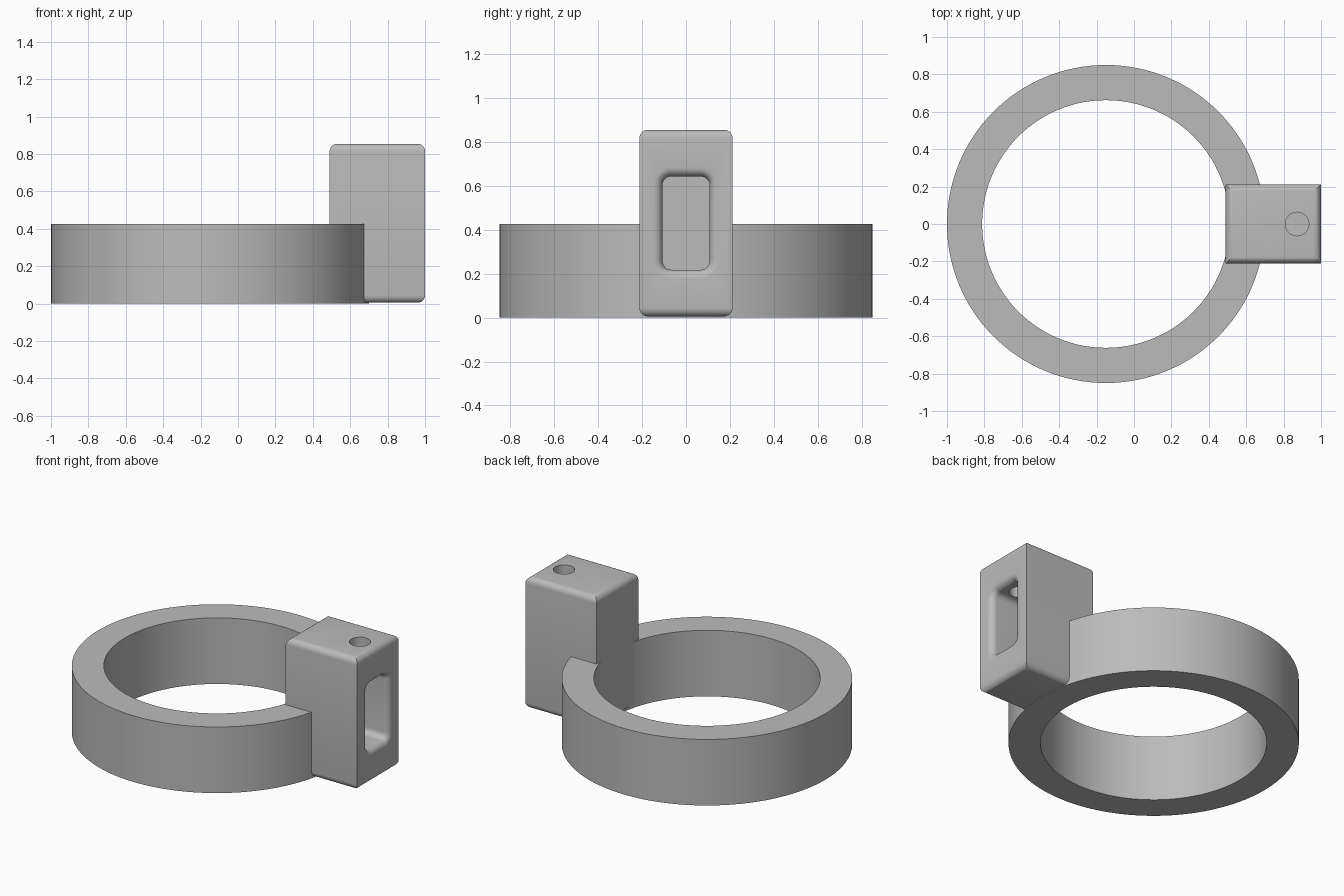
import bpy, bmesh
from math import cos, sin, pi, sqrt, radians

cube = bpy.data.objects.get("Cube")
if cube:
    bpy.data.objects.remove(cube, do_unlink=True)

GREY = (0.5, 0.5, 0.5, 1)
grey = bpy.data.materials.new("plain_grey")
grey.use_nodes = True
grey.diffuse_color = GREY
grey.node_tree.nodes["Principled BSDF"].inputs["Base Color"].default_value = GREY


def make_object(name, bm):
    bmesh.ops.recalc_face_normals(bm, faces=bm.faces)
    mesh = bpy.data.meshes.new(name)
    bm.to_mesh(mesh)
    bm.free()
    mesh.materials.append(grey)
    obj = bpy.data.objects.new(name, mesh)
    bpy.context.collection.objects.link(obj)
    return obj


def loft(name, sections, closed=False):
    """Bridge equal-length loops; cap the ends unless the loft closes on itself."""
    bm = bmesh.new()
    loops = [[bm.verts.new(p) for p in s] for s in sections]
    pairs = list(zip(loops, loops[1:]))
    if closed:
        pairs.append((loops[-1], loops[0]))
    else:
        bm.faces.new(loops[0])
        bm.faces.new(loops[-1])
    for a, b in pairs:
        for i in range(len(a)):
            j = (i + 1) % len(a)
            bm.faces.new((a[i], a[j], b[j], b[i]))
    return make_object(name, bm)


def circle(cx, radius, z, count):
    return [(cx + radius * cos(2 * pi * i / count),
             radius * sin(2 * pi * i / count), z) for i in range(count)]


def rounded_rect(x, half_y, half_z, cz, radius, steps=8):
    points = []
    for quarter, (sy, sz) in enumerate(((1, 1), (-1, 1), (-1, -1), (1, -1))):
        for i in range(steps + 1):
            a = (quarter + i / steps) * pi / 2
            points.append((x, sy * (half_y - radius) + radius * cos(a),
                           cz + sz * (half_z - radius) + radius * sin(a)))
    return points


def smooth(obj):
    bpy.ops.object.select_all(action="DESELECT")
    obj.select_set(True)
    bpy.context.view_layer.objects.active = obj
    bpy.ops.object.shade_smooth_by_angle(angle=radians(30))


# Band
RING_X, OUTER, INNER, RING_H = -0.15, 0.85, 0.662, 0.427
ring = loft("ring_band", [circle(RING_X, r, z, 128) for r, z in
            ((OUTER, 0), (OUTER, RING_H), (INNER, RING_H), (INNER, 0))], closed=True)

# Upright block with rounded top and bottom edges
X0, X1, HALF_Y, Z0, Z1 = 0.49, 1.0, 0.2125, 0.005, 0.855
FILLET = 0.04
bm = bmesh.new()
bmesh.ops.create_cube(bm, size=1)
for v in bm.verts:
    v.co = ((X0 + X1) / 2 + v.co.x * (X1 - X0), v.co.y * 2 * HALF_Y,
            (Z0 + Z1) / 2 + v.co.z * (Z1 - Z0))
rims = [e for e in bm.edges if abs(e.verts[0].co.z - e.verts[1].co.z) < 0.01]
bmesh.ops.bevel(bm, geom=rims, offset=FILLET, segments=6, profile=0.5, affect="EDGES")
block = make_object("upright_block", bm)

# Pocket cutter with a mouth that flares into the outer face
MID_Z, DEPTH = 0.43, 0.255
profile = [(X1 - DEPTH, 0)]
for i in range(9):
    t = FILLET * sin(i / 8 * pi / 2)
    profile.append((X1 - FILLET + t, FILLET - sqrt(max(0, FILLET ** 2 - t ** 2))))
profile.append((X1 + 0.05, FILLET))
pocket = loft("pocket_cutter", [
    rounded_rect(x, 0.107 + d, 0.2125 + d, MID_Z, FILLET + d) for x, d in profile])

# Round hole from the top down into the pocket
hole = loft("hole_cutter", [circle(0.872, 0.063, z, 48) for z in (MID_Z, 0.95)])

for cutter in (pocket, hole):
    cutter.hide_render = True
    cut = block.modifiers.new(cutter.name, "BOOLEAN")
    cut.operation = "DIFFERENCE"
    cut.solver = "EXACT"
    cut.object = cutter
    bpy.context.view_layer.objects.active = block
    bpy.ops.object.modifier_apply(modifier=cut.name)
    bpy.data.objects.remove(cutter, do_unlink=True)

for part in (ring, block):
    smooth(part)
